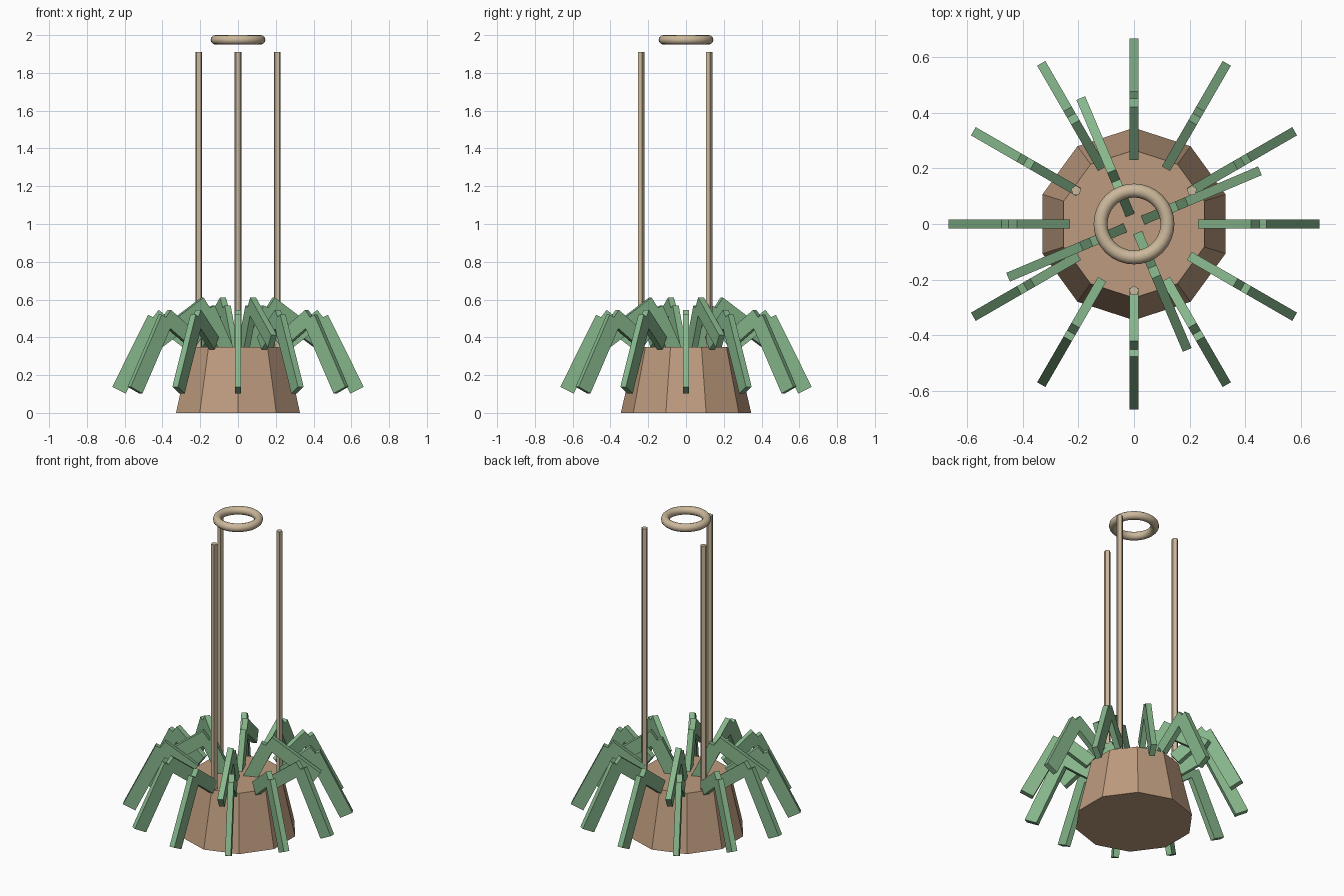
import bpy, math
from mathutils import Matrix, Vector

if "Cube" in bpy.data.objects:
    bpy.data.objects.remove(bpy.data.objects["Cube"])


def material(name, rgb):
    m = bpy.data.materials.new(name)
    m.diffuse_color = (*rgb, 1)
    m.use_nodes = True
    m.node_tree.nodes["Principled BSDF"].inputs["Base Color"].default_value = m.diffuse_color
    return m


CLAY = material("clay", (0.51, 0.33, 0.21))
LEAF = material("leaf_green", (0.24, 0.47, 0.26))
ROPE = material("rope_tan", (0.60, 0.48, 0.33))


def finish(name, mat):
    ob = bpy.context.object
    ob.name = name
    ob.data.materials.append(mat)
    return ob


def blade(name, heading, radius, z, length, pitch):
    """Box 0.08 deep and 0.034 wide, pitched up or down along a radial heading."""
    bpy.ops.mesh.primitive_cube_add(size=1)
    ob = finish(name, LEAF)
    ob.data.transform(Matrix.Rotation(heading, 4, 'Z')
                      @ Matrix.Translation((radius, 0, z))
                      @ Matrix.Rotation(-pitch, 4, 'Y')
                      @ Matrix.Diagonal((length, 0.034, 0.08, 1)))


# Ten-sided pot, wider at the base
bpy.ops.mesh.primitive_cone_add(vertices=10, radius1=0.345, radius2=0.265,
                                depth=0.35, location=(0, 0, 0.175))
finish("pot", CLAY)

# Three five-sided hanging ropes
for i in range(3):
    a = math.radians(30 + 120 * i)
    bpy.ops.mesh.primitive_cylinder_add(
        vertices=5, radius=0.019, depth=1.57,
        location=(0.24 * math.cos(a), 0.24 * math.sin(a), 1.125))
    finish(f"rope_{i + 1}", ROPE)

# Hanging ring
bpy.ops.mesh.primitive_torus_add(major_radius=0.12, minor_radius=0.025,
                                 major_segments=32, minor_segments=12,
                                 location=(0, 0, 1.975))
finish("hanging_ring", ROPE)
bpy.ops.object.shade_smooth_by_angle(angle=math.radians(40))

# Outer leaves: rise over the rim, then droop steeply
for i in range(12):
    a = math.radians(30 * i)
    blade(f"outer_leaf_base_{i + 1}", a, 0.349, 0.441, 0.24, 0.65)
    blade(f"outer_leaf_tip_{i + 1}", a, 0.535, 0.311, 0.426, -1.11)

# Inner leaves: rise steeply, then arch outwards
for i in range(4):
    a = 0.4 + math.pi / 2 * i
    blade(f"inner_leaf_base_{i + 1}", a, 0.121, 0.437, 0.255, 1.12)
    blade(f"inner_leaf_tip_{i + 1}", a, 0.325, 0.478, 0.348, -0.61)
